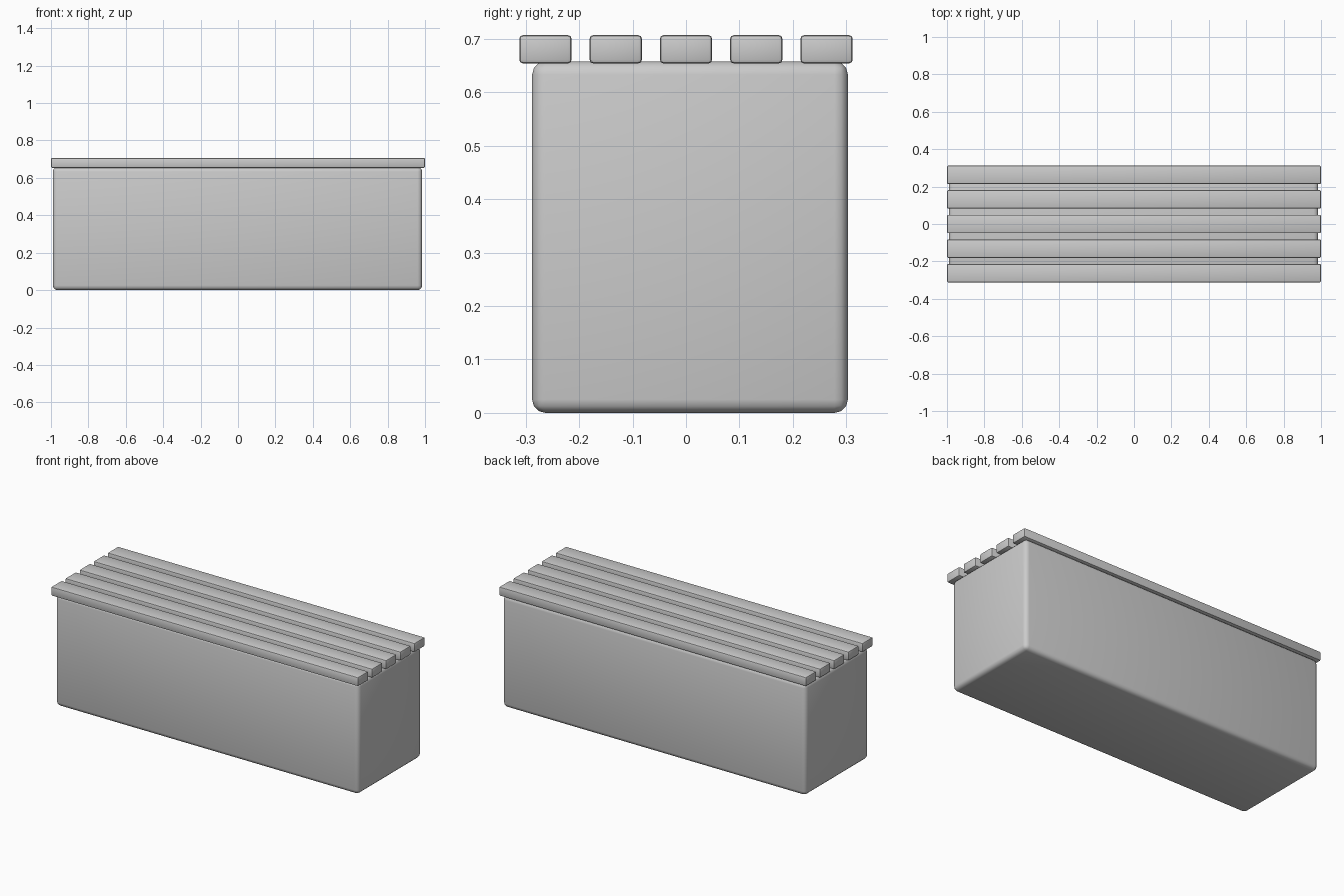
import bpy
import math

if "Cube" in bpy.data.objects:
    bpy.data.objects.remove(bpy.data.objects["Cube"])


def rounded_box(name, lo, hi, radius, segments):
    """Box between two corners with rounded edges and smooth shading."""
    centre = [(a + b) / 2 for a, b in zip(lo, hi)]
    size = [b - a for a, b in zip(lo, hi)]
    bpy.ops.mesh.primitive_cube_add(size=1, location=centre)
    ob = bpy.context.object
    ob.name = name
    ob.scale = size
    bpy.ops.object.transform_apply(location=False, rotation=False, scale=True)
    bevel = ob.modifiers.new("rounded_edges", "BEVEL")
    bevel.width = radius
    bevel.segments = segments
    bpy.ops.object.modifier_apply(modifier=bevel.name)
    bpy.ops.object.shade_smooth_by_angle(angle=math.radians(40))
    return ob


# Solid base block, slightly off centre under the slats
rounded_box("base_block", (-0.99, -0.288, 0.0), (0.985, 0.303, 0.658), 0.025, 3)

# Five seat slats running lengthwise
SLAT_COUNT, SLAT_WIDTH, PITCH = 5, 0.098, 0.1315
for i in range(SLAT_COUNT):
    y = (i - (SLAT_COUNT - 1) / 2) * PITCH
    rounded_box(f"seat_slat_{i + 1}",
                (-1.0, y - SLAT_WIDTH / 2, 0.654),
                (1.0, y + SLAT_WIDTH / 2, 0.707), 0.007, 2)
